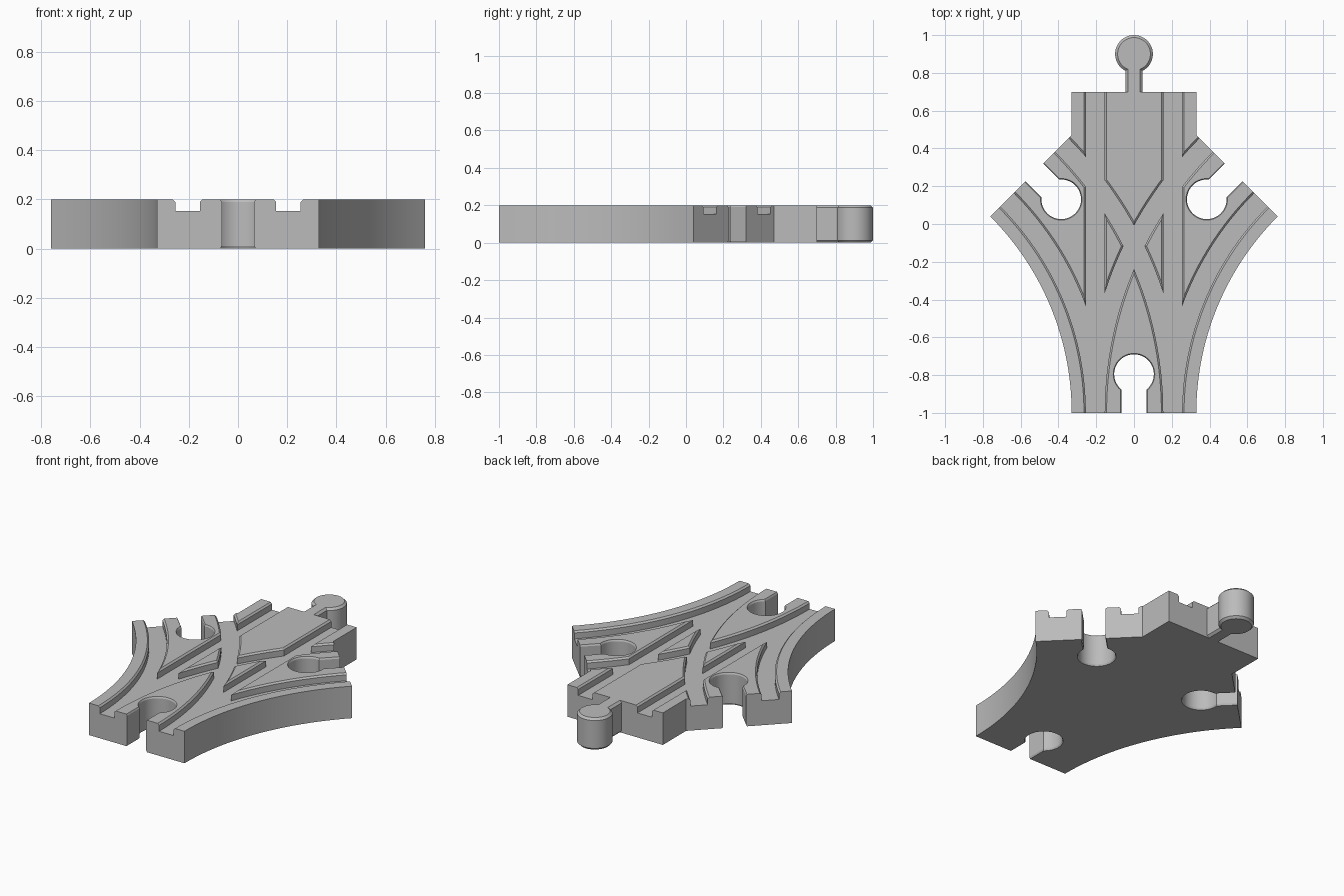
import bpy, bmesh
from math import sin, cos, radians, asin, pi
from mathutils import Matrix, Vector

if "Cube" in bpy.data.objects:
    bpy.data.objects.remove(bpy.data.objects["Cube"], do_unlink=True)

HEIGHT = 0.2
HALF = 0.33          # half width of one track
RADIUS = 1.8         # centre line of the curved branches
START, END = -1.0, 0.7
CHAMFER = 0.01
FLOOR = 0.153        # bottom of the wheel grooves

grey = bpy.data.materials.new("plain grey")
grey.use_nodes = True
colour = (0.5, 0.5, 0.5, 1)
grey.diffuse_color = colour
grey.node_tree.nodes["Principled BSDF"].inputs["Base Color"].default_value = colour


def loft(name, rings):
    """Closed solid through a row of equal rings of points."""
    bm = bmesh.new()
    loops = [[bm.verts.new(p) for p in ring] for ring in rings]
    n = len(loops[0])
    for a, b in zip(loops, loops[1:]):
        for i in range(n):
            j = (i + 1) % n
            bm.faces.new((a[i], a[j], b[j], b[i]))
    bm.faces.new(loops[0][::-1])
    bm.faces.new(loops[-1])
    bmesh.ops.recalc_face_normals(bm, faces=bm.faces)
    mesh = bpy.data.meshes.new(name)
    bm.to_mesh(mesh)
    bm.free()
    mesh.materials.append(grey)
    obj = bpy.data.objects.new(name, mesh)
    bpy.context.collection.objects.link(obj)
    return obj


def on_curve(side, r, degrees):
    """Point on a branch curving to the given side."""
    t = radians(degrees)
    return side * (RADIUS - r * cos(t)), START + r * sin(t)


def keyhole(r, w, length, grow):
    """Round head at the origin with a neck running along -y."""
    r, w = r + grow, w + grow
    a = asin(w / r)
    steps = 40
    pts = [(-w, -length)]
    for i in range(steps + 1):
        t = -pi / 2 - a - (2 * pi - 2 * a) * i / steps
        pts.append((r * cos(t), r * sin(t)))
    return pts + [(w, -length)]


def keyhole_solid(name, r, w, length, levels, place):
    return loft(name, [[place @ Vector((x, y, z)) for x, y in keyhole(r, w, length, g)]
                       for z, g in levels])


# Track body: concave curved flanks, slanted branch ends, straight back end
flank = [on_curve(1, RADIUS - HALF, 45 * i / 30) for i in range(31)]
tip = flank[-1]
half = flank + [(HALF, tip[0] + tip[1] - HALF), (HALF, END)]
outline = half + [(-x, y) for x, y in reversed(half)]
body = loft("track_body", [[(x, y, z) for x, y in outline] for z in (0, HEIGHT)])

# Wheel groove cutters with chamfered upper edges
section = [(-0.05, FLOOR), (0.05, FLOOR), (0.05, HEIGHT - CHAMFER), (0.07, HEIGHT + CHAMFER),
           (-0.07, HEIGHT + CHAMFER), (-0.05, HEIGHT - CHAMFER)]
cutters = []
for offset in (-0.205, 0.205):
    cutters.append(loft("straight_groove_cutter",
                        [[(offset + d, y, z) for d, z in section] for y in (START - 0.1, END + 0.1)]))
    for side in (-1, 1):
        cutters.append(loft("curved_groove_cutter",
                            [[(*on_curve(side, RADIUS + offset + d, 1.5 * i), z) for d, z in section]
                             for i in range(-2, 33)]))

# Socket cutters at the front and at both branch ends
socket_levels = [(-CHAMFER, CHAMFER), (CHAMFER, 0), (HEIGHT - CHAMFER, 0), (HEIGHT + CHAMFER, CHAMFER)]
places = [Matrix.Translation((0, START + 0.205, 0))]
for side in (-1, 1):
    x, y = on_curve(side, RADIUS, 45)
    places.append(Matrix.Translation((x - side * 0.142, y - 0.142, 0))
                  @ Matrix.Rotation(side * radians(135), 4, "Z"))
for place in places:
    cutters.append(keyhole_solid("socket_cutter", 0.105, 0.066, 0.3, socket_levels, place))

# Cut everything out of the body
for cutter in cutters:
    cutter.hide_render = True
    mod = body.modifiers.new("cut", "BOOLEAN")
    mod.operation = "DIFFERENCE"
    mod.solver = "EXACT"
    mod.object = cutter
bpy.context.view_layer.objects.active = body
for mod in list(body.modifiers):
    bpy.ops.object.modifier_apply(modifier=mod.name)
for cutter in cutters:
    bpy.data.objects.remove(cutter, do_unlink=True)

# Round connector peg on the back end
edge = 0.013
peg = keyhole_solid("connector_peg", 0.1, 0.046, 0.2,
                    [(0, -edge), (edge, 0), (HEIGHT - edge, 0), (HEIGHT, -edge)],
                    Matrix.Translation((0, 0.9, 0)))

# Smooth shading with sharp edges kept
bpy.ops.object.select_all(action="DESELECT")
for obj in (body, peg):
    obj.select_set(True)
bpy.ops.object.shade_smooth_by_angle(angle=radians(25))
